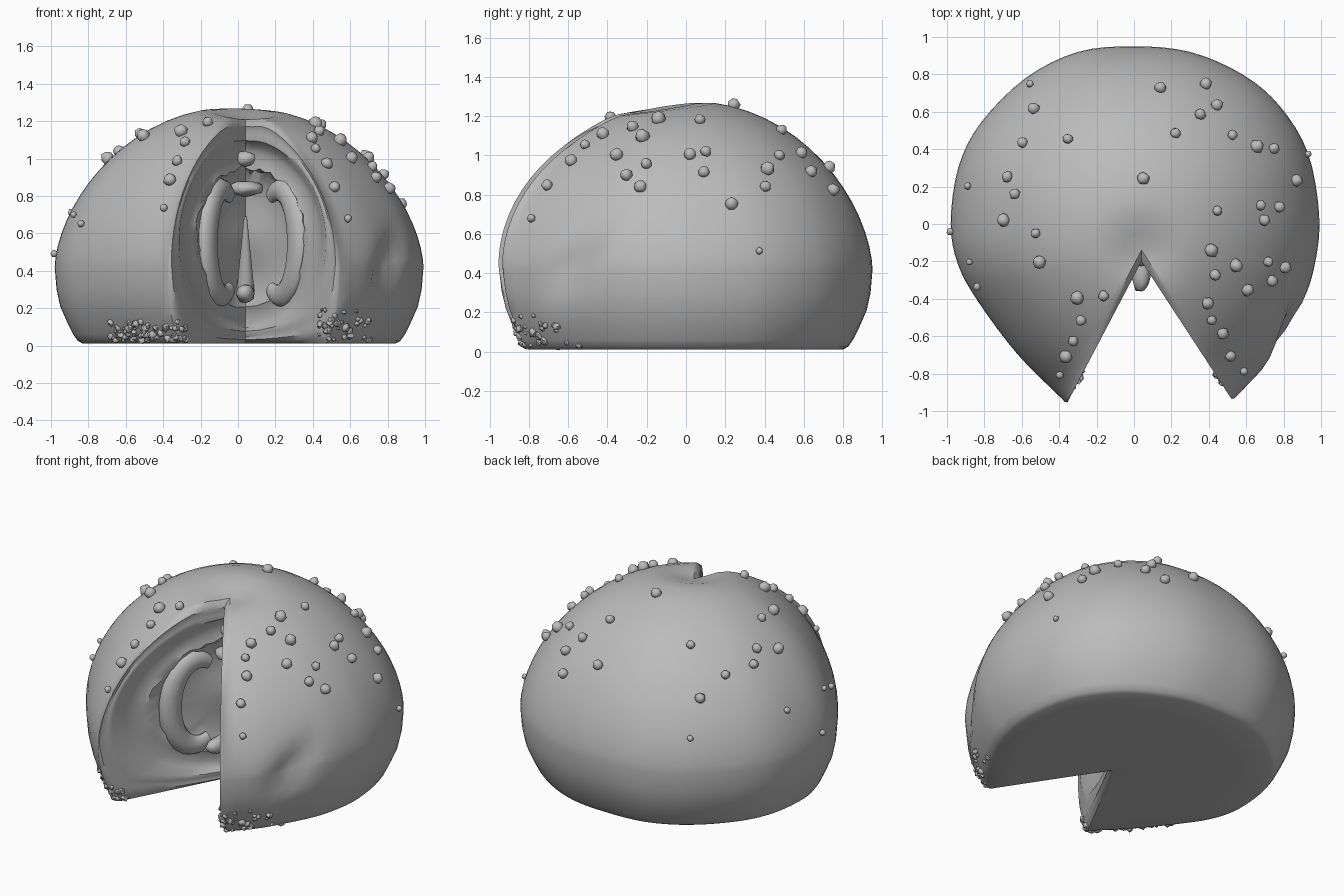
import bpy, bmesh, math, random
from mathutils import Vector
from mathutils.bvhtree import BVHTree

random.seed(4)
if "Cube" in bpy.data.objects:
    bpy.data.objects.remove(bpy.data.objects["Cube"], do_unlink=True)

grey = bpy.data.materials.new("plain grey")
grey.use_nodes = True
grey.diffuse_color = (0.5, 0.5, 0.5, 1)
grey.node_tree.nodes["Principled BSDF"].inputs["Base Color"].default_value = (0.5, 0.5, 0.5, 1)


def finish(bm, name, angle=40):
    """Turn a bmesh into a named, smoothly shaded object."""
    bmesh.ops.recalc_face_normals(bm, faces=bm.faces)
    mesh = bpy.data.meshes.new(name)
    bm.to_mesh(mesh)
    bm.free()
    mesh.materials.append(grey)
    obj = bpy.data.objects.new(name, mesh)
    bpy.context.collection.objects.link(obj)
    bpy.ops.object.select_all(action='DESELECT')
    obj.select_set(True)
    bpy.context.view_layer.objects.active = obj
    bpy.ops.object.shade_smooth_by_angle(angle=math.radians(angle))


def bridge(bm, a, b):
    """Quads between two rows of vertices."""
    for i in range(len(a) - 1):
        bm.faces.new((a[i], a[i + 1], b[i + 1], b[i]))


# Plan outline from the left lip of the cut, round the back, to the right lip
APEX = Vector((0.04, -0.14))
OUTLINE = [Vector(p) for p in (
    (.55, -.92), (.73, -.72), (.9, -.42), (.97, -.2), (.99, .05), (.93, .38), (.78, .63),
    (.58, .8), (.3, .92), (0, .95), (-.3, .92), (-.58, .78), (-.82, .54), (-.94, .3),
    (-.98, 0), (-.94, -.22), (-.83, -.42), (-.62, -.7), (-.38, -.94))]


def smooth_path(pts, steps):
    ext = [2 * pts[0] - pts[1]] + pts + [2 * pts[-1] - pts[-2]]
    out = []
    for i in range(1, len(ext) - 2):
        a, b, c, d = ext[i - 1:i + 3]
        for k in range(steps):
            t = k / steps
            out.append(0.5 * (2 * b + (c - a) * t + (2 * a - 5 * b + 4 * c - d) * t ** 2
                              + (3 * b - a - 3 * c + d) * t ** 3))
    return out + [pts[-1]]


WAIST = 0.42


def column(rim):
    """Points from the underside, round the side and up to the top, in one upright plane."""
    ray = rim - APEX
    reach, ray = ray.length, ray.normalized()
    pts = [((reach - 0.15) * k / 5, 0.012) for k in range(5)]
    for inset, z in ((.15, .012), (.125, .025), (.1, .06), (.065, .13), (.03, .21), (.01, .3)):
        pts.append((reach - inset, z))
    n = 18
    for k in range(n, -1, -1):
        s = math.sin(k / n * math.pi / 2)
        p = APEX + ray * reach * s
        rho = min(p.length / (1 - s + s * rim.length), 1)
        z = WAIST + 0.86 * (1 - rho * rho) ** 0.6
        z -= 0.06 * math.exp(-(reach * s / 0.15) ** 2)
        pts.append((reach * s, z))
    return [Vector((*(APEX + ray * u), z)) for u, z in pts]


columns = [column(p) for p in smooth_path(OUTLINE, 4)]

# Slanting dent low on the left side
dent = Vector((0.82, -0.6, 0.43))
for col in columns[1:-1]:
    for p in col:
        d = p - dent
        amount = math.exp(-((d.x ** 2 + d.y ** 2) / 0.02 + (d.z - 0.8 * d.y) ** 2 / 0.008))
        p -= Vector((0.75, -0.45, 0)) * 0.07 * amount

# Body shell with the wedge-shaped opening
bm = bmesh.new()
rows = [[bm.verts.new(p) for p in col] for col in columns]
for a, b in zip(rows, rows[1:]):
    bridge(bm, a, b)

# Cut walls: nested rings, a swollen rim and then steps back to the hollow core
STEPS = ((.98, -.03), (.95, -.06), (.92, -.05), (.89, -.06), (.85, -.06), (.81, .02), (.76, .04),
         (.68, .04), (.62, .02), (.58, .1), (.45, .14), (.3, .14), (.15, .1))
heart = Vector((*APEX, 0.58))
for edge, outer in ((columns[0], rows[0]), (columns[-1], rows[-1])):
    reach = max((p - heart).xy.length for p in edge)
    previous = outer
    for scale, back in STEPS:
        ring = []
        rounding = min(1, (1 - scale) * 5)
        for i, p in enumerate(edge):
            rel = p - heart
            oval = 1 / math.hypot(rel.xy.length / reach, rel.z / 0.6)
            ragged = 0.025 if scale in (.62, .58) and 0 < i < len(edge) - 1 else 0
            size = (1 + (oval - 1) * rounding) * (scale + random.uniform(-ragged, ragged))
            ring.append(bm.verts.new(heart + rel * size + Vector((0, back, 0))))
        bridge(bm, previous, ring)
        previous = ring
    centre = bm.verts.new(heart + Vector((0, 0.08, 0)))
    for a, b in zip(previous, previous[1:]):
        bm.faces.new((a, b, centre))
bmesh.ops.remove_doubles(bm, verts=bm.verts, dist=0.0005)
bmesh.ops.recalc_face_normals(bm, faces=bm.faces)
tree = BVHTree.FromBMesh(bm)
finish(bm, "body")


# Raised crescent on each cut wall
def crescent(name, lip, along):
    ray = Vector((*(lip - APEX).normalized(), 0))
    up = Vector((0, 0, 1))
    normal = ray.cross(up)
    base = Vector((APEX.x, APEX.y + 0.05, 0.55))
    bm = bmesh.new()
    loops = []
    n = 28
    for k in range(n + 1):
        a = (k / n * 2 - 1) * 2.05
        mid = base + ray * (along + 0.18 * math.cos(a)) + up * 0.28 * math.sin(a)
        out = (ray * math.cos(a) + up * math.sin(a)).normalized()
        size = 0.35 + 0.65 * max(math.cos(a * 0.72), 0) ** 0.5
        loop = []
        for j in range(12):
            b = j / 12 * math.tau
            ragged = 1 + random.uniform(0, 0.12) * (math.cos(b) > 0.9)
            loop.append(bm.verts.new(mid + out * math.cos(b) * 0.075 * size * ragged
                                     + normal * math.sin(b) * 0.05 * size))
        loops.append(loop)
    for a, b in zip(loops, loops[1:]):
        bridge(bm, a + a[:1], b + b[:1])
    bm.faces.new(loops[0])
    bm.faces.new(loops[-1])
    finish(bm, name, 60)


crescent("left_crescent", OUTLINE[0], 0.33)
crescent("right_crescent", OUTLINE[-1], 0.26)


def lump(bm, pos, size, jitter=0.1, stretch=(1, 1, 1)):
    """A slightly uneven ball."""
    for v in bmesh.ops.create_icosphere(bm, subdivisions=2, radius=size)["verts"]:
        uneven = random.uniform(1 - jitter, 1 + jitter)
        v.co = Vector(pos) + Vector([c * s * uneven for c, s in zip(v.co, stretch)])


# Core: a thin spike with soft lumps at its foot and above it
bm = bmesh.new()
spike = bmesh.ops.create_cone(bm, cap_ends=True, segments=12, radius1=0.05, radius2=0.008, depth=0.42)
for v in spike["verts"]:
    v.co = Vector((0.04 + v.co.x, v.co.y - 0.14 - 0.3 * v.co.z, v.co.z + 0.48))
lump(bm, (0.04, -0.25, 0.28), 0.05, stretch=(1, 2.4, 1))
lump(bm, (0.04, -0.14, 0.84), 0.07, stretch=(1.4, 1.2, .6))
lump(bm, (0.04, -0.15, 1.0), 0.05, stretch=(1.2, 1, .8))
finish(bm, "core", 60)

# Round warts over the dome, dropped onto the surface from above
WARTS = ((-35, 45), (22, 48), (5, 24), (14, 72), (38, 74), (35, 58), (44, 63), (52, 47), (65, 41),
         (74, 40), (44, 7), (67, 10), (77, 9), (69, 2), (41, -14), (43, -27), (54, -22), (71, -20),
         (73, -30), (60, -35), (39, -42), (41, -51), (47, -58), (51, -70), (58, -78), (80, -23),
         (-53, 61), (-55, 74), (-59, 43), (-63, 16), (-69, 2), (-52, -5), (-50, -20), (-30, -39),
         (-16, -38), (-28, -51), (-32, -62), (-36, -70), (-39, -80), (-67, 25), (-88, 20),
         (-87, -20), (-83, -33), (-94, 30), (86, 23), (92, 37), (-97, -4))
bm = bmesh.new()
for x, y in WARTS:
    hit = tree.ray_cast(Vector((x / 100, y / 100, 3)), Vector((0, 0, -1)))
    if hit[0]:
        small = 0.6 if abs(hit[1].z) < 0.5 else 1
        lump(bm, hit[0] + hit[1] * 0.012, random.uniform(0.026, 0.037) * small)
finish(bm, "warts", 60)

# Grit gathered along the front of the base, either side of the opening
bm = bmesh.new()
for low, high, top, count in ((-.68, -.28, .13, 75), (.4, .7, .2, 32)):
    for k in range(count):
        x = random.uniform(low, high)
        z = 0.03 + (top - 0.03) * random.random() ** 1.5
        hit = tree.ray_cast(Vector((x, -3, z)), Vector((0, 1, 0)))
        if hit[0] and hit[0].y < -0.45:
            lump(bm, hit[0], random.uniform(0.008, 0.022), 0.3)
finish(bm, "base_grit", 60)
